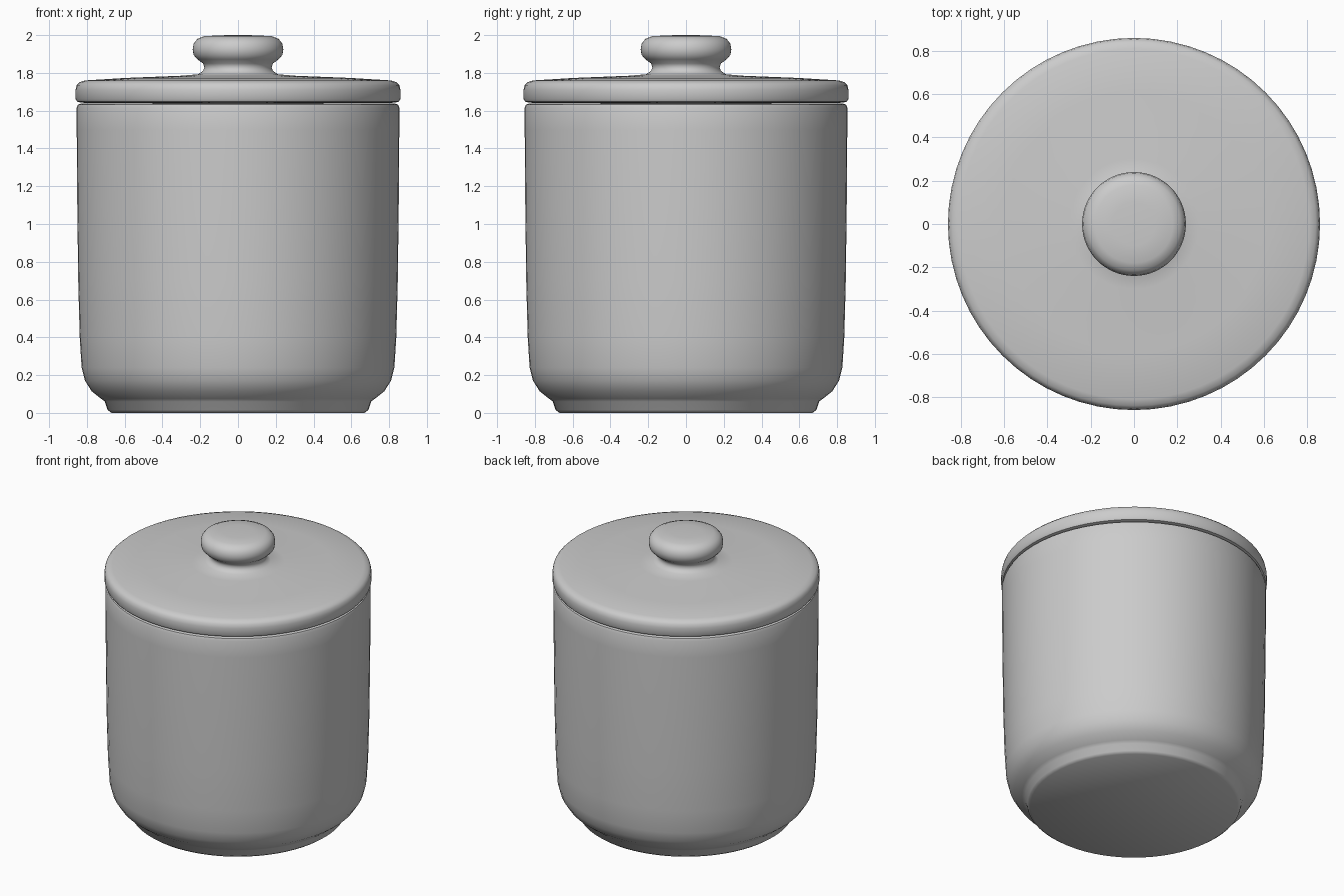
import bpy
import bmesh
from math import radians

cube = bpy.data.objects.get("Cube")
if cube:
    bpy.data.objects.remove(cube, do_unlink=True)

# Plain grey glaze
glaze = bpy.data.materials.new("grey_glaze")
glaze.use_nodes = True
grey = (0.6, 0.6, 0.6, 1)
glaze.diffuse_color = grey
glaze.node_tree.nodes["Principled BSDF"].inputs["Base Color"].default_value = grey


def lathe(name, profile, segments=64):
    """Spin a (radius, height) profile about z; it starts and ends on the axis."""
    bm = bmesh.new()
    verts = [bm.verts.new((r, 0, z)) for r, z in profile]
    edges = [bm.edges.new(pair) for pair in zip(verts, verts[1:])]
    bmesh.ops.spin(bm, geom=verts + edges, axis=(0, 0, 1), cent=(0, 0, 0),
                   angle=radians(360), steps=segments, use_duplicate=False)
    bmesh.ops.remove_doubles(bm, verts=bm.verts, dist=0.0005)
    bmesh.ops.recalc_face_normals(bm, faces=bm.faces)
    mesh = bpy.data.meshes.new(name)
    bm.to_mesh(mesh)
    bm.free()
    mesh.materials.append(glaze)
    obj = bpy.data.objects.new(name, mesh)
    bpy.context.collection.objects.link(obj)
    bpy.ops.object.select_all(action="DESELECT")
    obj.select_set(True)
    bpy.context.view_layer.objects.active = obj
    bpy.ops.object.shade_smooth_by_angle(angle=radians(40))
    return obj


# Jar with a narrow foot, rounded shoulder and slightly flared wall
lathe("jar_body", [
    (0, 0), (0.67, 0), (0.69, 0.015), (0.705, 0.06), (0.725, 0.075),
    (0.775, 0.115), (0.81, 0.17), (0.828, 0.24), (0.838, 0.4),
    (0.846, 0.7), (0.851, 1.1), (0.854, 1.5), (0.854, 1.615),
    (0.848, 1.632), (0.83, 1.638), (0, 1.638),
])

# Lid with a rounded rim, gentle slope and waisted knob
lathe("lid_with_knob", [
    (0, 1.636), (0.83, 1.642), (0.852, 1.648), (0.86, 1.662), (0.86, 1.71),
    (0.855, 1.735), (0.84, 1.75), (0.81, 1.76), (0.6, 1.773), (0.3, 1.785),
    (0.21, 1.793), (0.185, 1.81), (0.178, 1.83), (0.185, 1.85),
    (0.215, 1.872), (0.235, 1.895), (0.24, 1.925), (0.235, 1.955),
    (0.215, 1.98), (0.18, 1.994), (0.1, 1.999), (0, 2.0),
])
